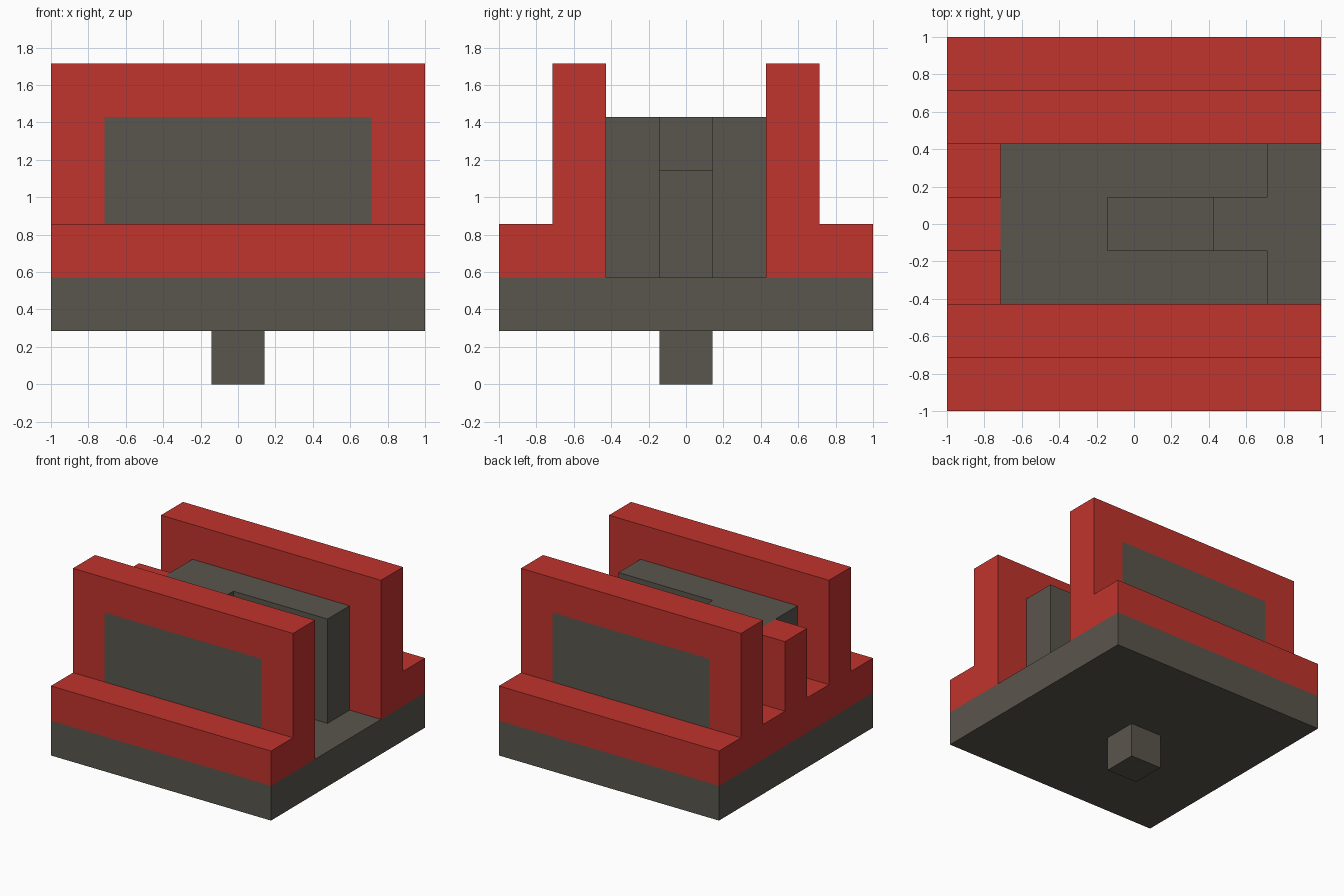
import bpy
import bmesh
from mathutils import Vector

if "Cube" in bpy.data.objects:
    bpy.data.objects.remove(bpy.data.objects["Cube"])

U = 2 / 7  # grid unit: the model is 7 x 7 x 6 units


def make_material(name, rgb):
    mat = bpy.data.materials.new(name)
    mat.use_nodes = True
    mat.diffuse_color = (*rgb, 1)
    mat.node_tree.nodes["Principled BSDF"].inputs["Base Color"].default_value = (*rgb, 1)
    return mat


RED = make_material("brick red", (0.53, 0.033, 0.026))
GRAY = make_material("warm dark gray", (0.102, 0.093, 0.074))


def prism(name, profile, axis, start, end, mats, cuts=(), paint=None):
    """Extrude a profile (in grid units) along x or z; cut planes and paint faces by rule."""
    bm = bmesh.new()
    if axis == "x":
        points = [(start, a, b) for a, b in profile]
        push = Vector((end - start, 0, 0))
    else:
        points = [(a, b, start) for a, b in profile]
        push = Vector((0, 0, end - start))
    base = bm.faces.new([bm.verts.new(p) for p in points])
    grown = bmesh.ops.extrude_face_region(bm, geom=[base], use_keep_orig=True)
    bmesh.ops.translate(bm, vec=push,
                        verts=[g for g in grown["geom"] if isinstance(g, bmesh.types.BMVert)])
    for co, normal in cuts:
        bmesh.ops.bisect_plane(bm, geom=bm.verts[:] + bm.edges[:] + bm.faces[:],
                               plane_co=co, plane_no=normal)
    bmesh.ops.recalc_face_normals(bm, faces=bm.faces[:])
    if paint:
        for f in bm.faces:
            f.material_index = int(paint(f.calc_center_median(), f.normal))
    bmesh.ops.scale(bm, vec=(U, U, U), verts=bm.verts[:])
    mesh = bpy.data.meshes.new(name)
    bm.to_mesh(mesh)
    bm.free()
    for mat in mats:
        mesh.materials.append(mat)
    obj = bpy.data.objects.new(name, mesh)
    bpy.context.collection.objects.link(obj)
    return obj


def rect(a0, a1, b0, b1):
    return [(a0, b0), (a1, b0), (a1, b1), (a0, b1)]


# Peg and base slab
prism("bottom_peg", rect(-0.5, 0.5, -0.5, 0.5), "z", 0, 1, [GRAY])
prism("base_slab", rect(-3.5, 3.5, -3.5, 3.5), "z", 1, 2, [GRAY])

# Stepped side walls with a gray panel on the outer face
panel_cuts = [((-2.5, 0, 0), (1, 0, 0)), ((2.5, 0, 0), (1, 0, 0)), ((0, 0, 5), (0, 0, 1))]
for side, label in ((-1, "front"), (1, "back")):
    step = [(1.5, 2), (3.5, 2), (3.5, 3), (2.5, 3), (2.5, 6), (1.5, 6)]
    prism(label + "_wall", [(side * y, z) for y, z in step], "x", -3.5, 3.5, [RED, GRAY],
          panel_cuts,
          lambda c, n: n.y * side > 0.9 and abs(c.x) < 2.5 and 3 < c.z < 5)

# Sill and post closing the right end
prism("end_sill_and_post",
      [(-1.5, 2), (1.5, 2), (1.5, 3), (0.5, 3), (0.5, 5), (-0.5, 5), (-0.5, 3), (-1.5, 3)],
      "x", -3.5, -2.5, [RED])

# U-shaped inner block and the step inside its slot
prism("inner_block",
      [(-2.5, -1.5), (2.5, -1.5), (2.5, -0.5), (-0.5, -0.5),
       (-0.5, 0.5), (2.5, 0.5), (2.5, 1.5), (-2.5, 1.5)],
      "z", 2, 5, [GRAY])
prism("slot_step", rect(-0.5, 1.5, -0.5, 0.5), "z", 2, 4, [GRAY])
